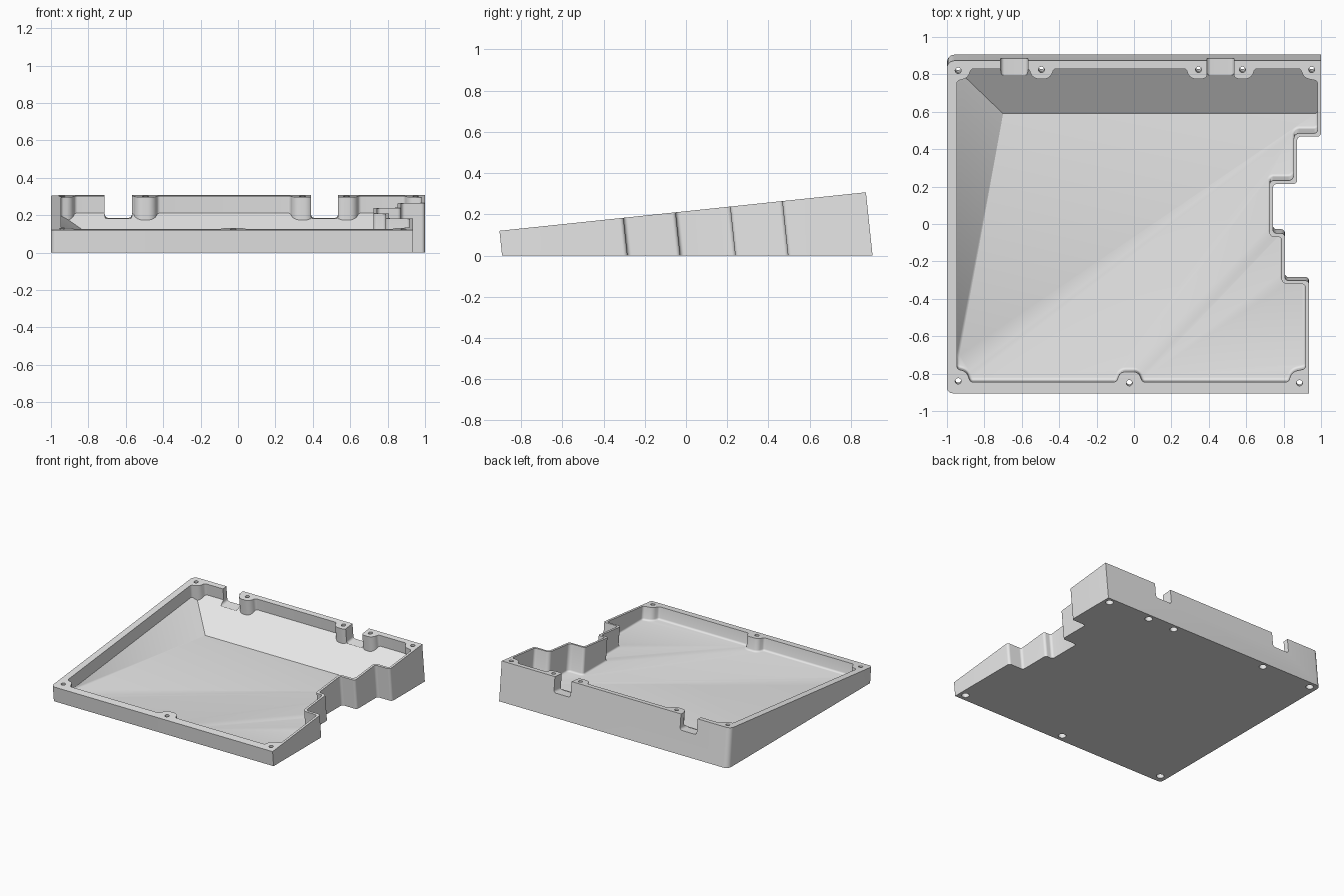
import bpy, bmesh, math
from mathutils import Vector

if "Cube" in bpy.data.objects:
    bpy.data.objects.remove(bpy.data.objects["Cube"])

TILT = math.radians(6)
C, S = math.cos(TILT), math.sin(TILT)
Z0 = 0.215                      # height of the tilted rim plane at y = 0


def place(x, y, w):
    """x, y on the tilted rim (as seen from the top), w along the rim normal."""
    return Vector((x, y - w * S, Z0 + y * S / C + w * C))


def rounded(corners, steps=7):
    """Round the corners (x, y, radius) of a closed polygon."""
    out = []
    for i, (x, y, r) in enumerate(corners):
        p = Vector((x, y))
        if r == 0:
            out.append(p)
            continue
        a = (Vector(corners[i - 1][:2]) - p).normalized()
        b = (Vector(corners[(i + 1) % len(corners)][:2]) - p).normalized()
        half = a.angle(b) / 2
        mid = p + (a + b).normalized() * (r / math.sin(half))
        t = r / math.tan(half)
        u, v = p + a * t - mid, p + b * t - mid
        ang = u.angle_signed(v)            # clockwise positive
        for k in range(steps + 1):
            f = -ang * k / steps
            out.append(mid + Vector((u.x * math.cos(f) - u.y * math.sin(f),
                                     u.x * math.sin(f) + u.y * math.cos(f))))
    return out


def prism(ring_a, ring_b):
    bm = bmesh.new()
    va = [bm.verts.new(p) for p in ring_a]
    vb = [bm.verts.new(p) for p in ring_b]
    n = len(va)
    bm.faces.new(va)
    bm.faces.new(vb[::-1])
    for i in range(n):
        j = (i + 1) % n
        bm.faces.new((va[i], vb[i], vb[j], va[j]))
    bmesh.ops.recalc_face_normals(bm, faces=bm.faces[:])
    return bm


def keep_above(bm, point, normal):
    """Cut away everything under a plane and cap the cut."""
    normal = Vector(normal)
    if normal.z > 0:
        normal = -normal
    bmesh.ops.bisect_plane(bm, geom=bm.verts[:] + bm.edges[:] + bm.faces[:], dist=1e-6,
                           plane_co=point, plane_no=normal, clear_outer=True)
    rim = [e for e in bm.edges if e.is_boundary]
    bmesh.ops.holes_fill(bm, edges=rim, sides=0)
    bmesh.ops.recalc_face_normals(bm, faces=bm.faces[:])


def to_object(name, bm):
    me = bpy.data.meshes.new(name)
    bm.to_mesh(me)
    bm.free()
    ob = bpy.data.objects.new(name, me)
    bpy.context.collection.objects.link(ob)
    return ob


def tilted_prism(pts, low, high):
    return prism([place(p.x, p.y, low) for p in pts], [place(p.x, p.y, high) for p in pts])


# Outer body: tilted outline cut flat at the ground
outer = [(-1, -.905, .03), (.936, -.905, 0), (.936, -.303, .02), (.807, -.303, .02),
         (.807, -.05, .02), (.743, -.05, .02), (.743, .214, .02), (.872, .214, .02),
         (.872, .467, .02), (1, .467, .02), (1, .873, 0), (-1, .873, .04)]
bm = tilted_prism(rounded(outer), -.6, 0)
keep_above(bm, Vector((0, 0, 0)), (0, 0, -1))
case = to_object("case_bottom", bm)

# Pocket outline with screw bosses
inner = [(-.947, -.775, .02), (-.895, -.79, .05), (-.875, -.845, .02),
         (-.095, -.845, .02), (-.073, -.79, .04), (.023, -.79, .04), (.045, -.845, .02),
         (.825, -.845, .02), (.845, -.79, .05), (.917, -.775, .02),
         (.917, -.321, .02), (.789, -.321, .03), (.789, -.068, .02), (.725, -.068, .02),
         (.725, .232, .02), (.854, .232, .03), (.854, .485, .03), (.982, .485, .02),
         (.982, .765, .02), (.91, .78, .05), (.89, .83, .02)]
for cx in (.58, .345, -.495):
    inner += [(cx + .065, .83, .02), (cx + .05, .775, .05),
              (cx - .05, .775, .05), (cx - .065, .83, .02)]
inner += [(-.87, .83, .02), (-.89, .78, .05), (-.947, .765, .02)]

# Pocket: flat floor with a rounded foot, then the left and back ramps
bm = tilted_prism(rounded(inner), -.6, .1)
keep_above(bm, Vector((0, 0, .03)), (0, 0, -1))
bm.normal_update()
foot = {e for f in bm.faces if f.normal.z < -.999 for e in f.edges}
bmesh.ops.bevel(bm, geom=list(foot), offset=.014, offset_type='OFFSET', segments=4,
                profile=.5, affect='EDGES', clamp_overlap=False)
ramp_corner = Vector((-.70, .59, .03))
left_a, left_b = Vector((-.947, -.78, .03)), Vector((-.947, .8, .20))
keep_above(bm, ramp_corner, (left_a - ramp_corner).cross(left_b - ramp_corner))
keep_above(bm, ramp_corner, Vector((1, 0, 0)).cross(Vector((0, .24, .175))))
cutters = [to_object("pocket_cutter", bm)]

# Two cable notches in the back wall
for cx in (-.64, .4625):
    pts = rounded([(cx - .0725, -.122, .02), (cx + .0725, -.122, .02),
                   (cx + .0725, .1, 0), (cx - .0725, .1, 0)])
    cutters.append(to_object("notch_cutter", prism([place(p.x, .785, p.y) for p in pts],
                                                   [place(p.x, 1.0, p.y) for p in pts])))

# Screw holes, wider from below
holes = [(-.94, .82), (-.495, .825), (.345, .825), (.58, .825), (.95, .825),
         (-.94, -.84), (-.025, -.85), (.885, -.85)]
for hx, hy in holes:
    for r, low, high in ((.016, -.5, .1), (.028, -.5, -.08)):
        pts = [Vector((hx + r * math.cos(k * math.tau / 24), hy + r * math.sin(k * math.tau / 24)))
               for k in range(24)]
        cutters.append(to_object("hole_cutter", tilted_prism(pts, low, high)))

# Cut everything out of the body
bpy.context.view_layer.objects.active = case
case.select_set(True)
for cut in cutters:
    cut.hide_render = True
    mod = case.modifiers.new("cut", 'BOOLEAN')
    mod.operation = 'DIFFERENCE'
    mod.solver = 'EXACT'
    mod.object = cut
    bpy.ops.object.modifier_apply(modifier=mod.name)
    bpy.data.objects.remove(cut)

# Finish
grey = bpy.data.materials.new("plain_grey")
grey.diffuse_color = (.8, .8, .8, 1)
grey.use_nodes = True
grey.node_tree.nodes["Principled BSDF"].inputs["Base Color"].default_value = grey.diffuse_color
case.data.materials.clear()
case.data.materials.append(grey)
bpy.ops.object.shade_smooth_by_angle(angle=math.radians(30))
